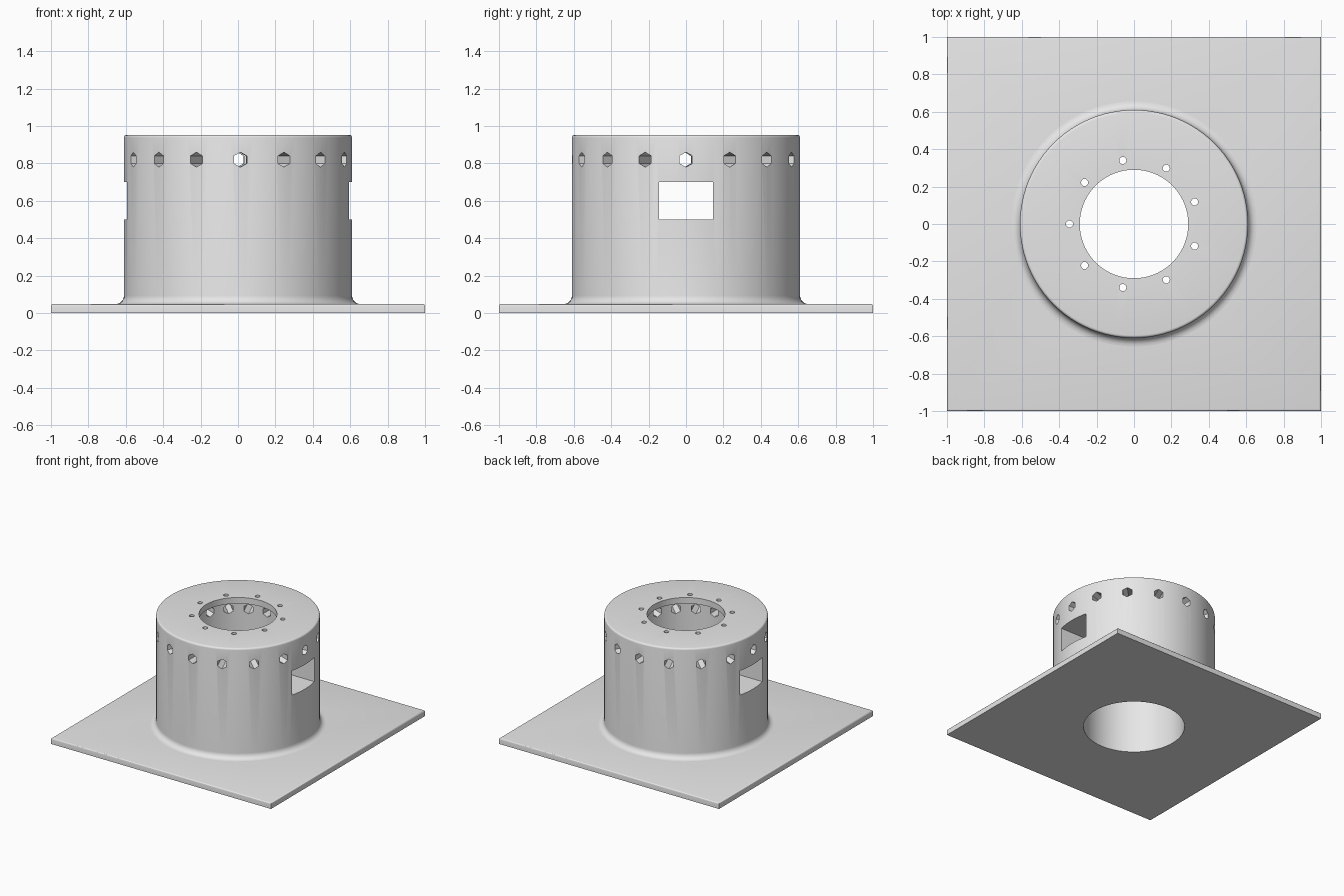
import bpy, bmesh
from math import pi, cos, sin, radians
from mathutils import Matrix

if "Cube" in bpy.data.objects:
    bpy.data.objects.remove(bpy.data.objects["Cube"])

grey = bpy.data.materials.new("light_grey")
grey.use_nodes = True
grey.diffuse_color = (0.8, 0.8, 0.8, 1)
grey.node_tree.nodes["Principled BSDF"].inputs["Base Color"].default_value = (0.8, 0.8, 0.8, 1)

PLATE, TOP, OUTER, BORE, MOUTH = 0.048, 0.953, 0.61, 0.38, 0.29
FILLET, ROUND, LIP = 0.045, 0.015, 0.05


def add_object(name, bm):
    bmesh.ops.recalc_face_normals(bm, faces=bm.faces)
    mesh = bpy.data.meshes.new(name)
    bm.to_mesh(mesh)
    bm.free()
    mesh.materials.append(grey)
    ob = bpy.data.objects.new(name, mesh)
    bpy.context.collection.objects.link(ob)
    return ob


def box(bm, size, centre):
    bmesh.ops.create_cube(bm, size=1, matrix=Matrix.Translation(centre) @ Matrix.Diagonal((*size, 1)))


def rod(bm, radius, length, sides, matrix):
    bmesh.ops.create_cone(bm, cap_ends=True, segments=sides, radius1=radius,
                          radius2=radius, depth=length, matrix=matrix)


def arc(cx, cz, r, start, end, steps=6):
    angles = [radians(start + (end - start) * i / steps) for i in range(steps + 1)]
    return [(cx + r * cos(a), cz + r * sin(a)) for a in angles]


def lathe(profile, sides=96):
    bm = bmesh.new()
    rings = [[bm.verts.new((r * cos(2 * pi * i / sides), r * sin(2 * pi * i / sides), z))
              for i in range(sides)] for r, z in profile]
    for a, b in zip(rings, rings[1:] + rings[:1]):
        for i in range(sides):
            j = (i + 1) % sides
            bm.faces.new((a[i], a[j], b[j], b[i]))
    return bm


def cut(ob, name, bm):
    cutter = add_object(name, bm)
    cutter.hide_render = True
    mod = ob.modifiers.new(name, 'BOOLEAN')
    mod.operation, mod.solver, mod.object = 'DIFFERENCE', 'EXACT', cutter
    bpy.context.view_layer.objects.active = ob
    bpy.ops.object.modifier_apply(modifier=name)
    bpy.data.objects.remove(cutter)


def smooth(ob):
    bpy.ops.object.select_all(action='DESELECT')
    ob.select_set(True)
    bpy.context.view_layer.objects.active = ob
    bpy.ops.object.shade_smooth_by_angle(angle=radians(35))


# Square base plate with softened upper edges and a round bore
bm = bmesh.new()
box(bm, (2, 2, PLATE), (0, 0, PLATE / 2))
upper = [e for e in bm.edges if all(v.co.z > PLATE / 2 for v in e.verts)]
bmesh.ops.bevel(bm, geom=upper, offset=0.01, segments=3, profile=0.5, affect='EDGES')
plate = add_object("base_plate", bm)
bm = bmesh.new()
rod(bm, BORE, 0.4, 96, Matrix())
cut(plate, "bore_cutter", bm)

# Thick-walled housing: fillet at the foot, rounded rim, inward lip at the top
profile = arc(OUTER + FILLET, PLATE + FILLET, FILLET, 270, 180)
profile += arc(OUTER - ROUND, TOP - ROUND, ROUND, 0, 90, 4)
profile += [(MOUTH, TOP), (MOUTH, TOP - LIP), (BORE, TOP - LIP), (BORE, PLATE)]
housing = add_object("housing", lathe(profile))

# Side windows, right through the housing
bm = bmesh.new()
box(bm, (2, 0.29, 0.2), (0, 0, 0.6))
cut(housing, "window_cutter", bm)

# Ring of radial hexagonal holes
bm = bmesh.new()
for i in range(16):
    spin = Matrix.Rotation(radians(22.6 * i), 4, 'Z')
    lay = Matrix.Rotation(pi / 2, 4, 'Y') @ Matrix.Rotation(pi / 2, 4, 'Z')
    rod(bm, 0.04, 0.4, 6, spin @ Matrix.Translation((0.52, 0, 0.82)) @ lay)
cut(housing, "hex_hole_cutter", bm)

# Bolt holes through the lip
bm = bmesh.new()
for i in range(9):
    a = pi + radians(40 * i)
    rod(bm, 0.019, 0.2, 16, Matrix.Translation((0.345 * cos(a), 0.345 * sin(a), TOP)))
cut(housing, "bolt_hole_cutter", bm)

for ob in (plate, housing):
    smooth(ob)
